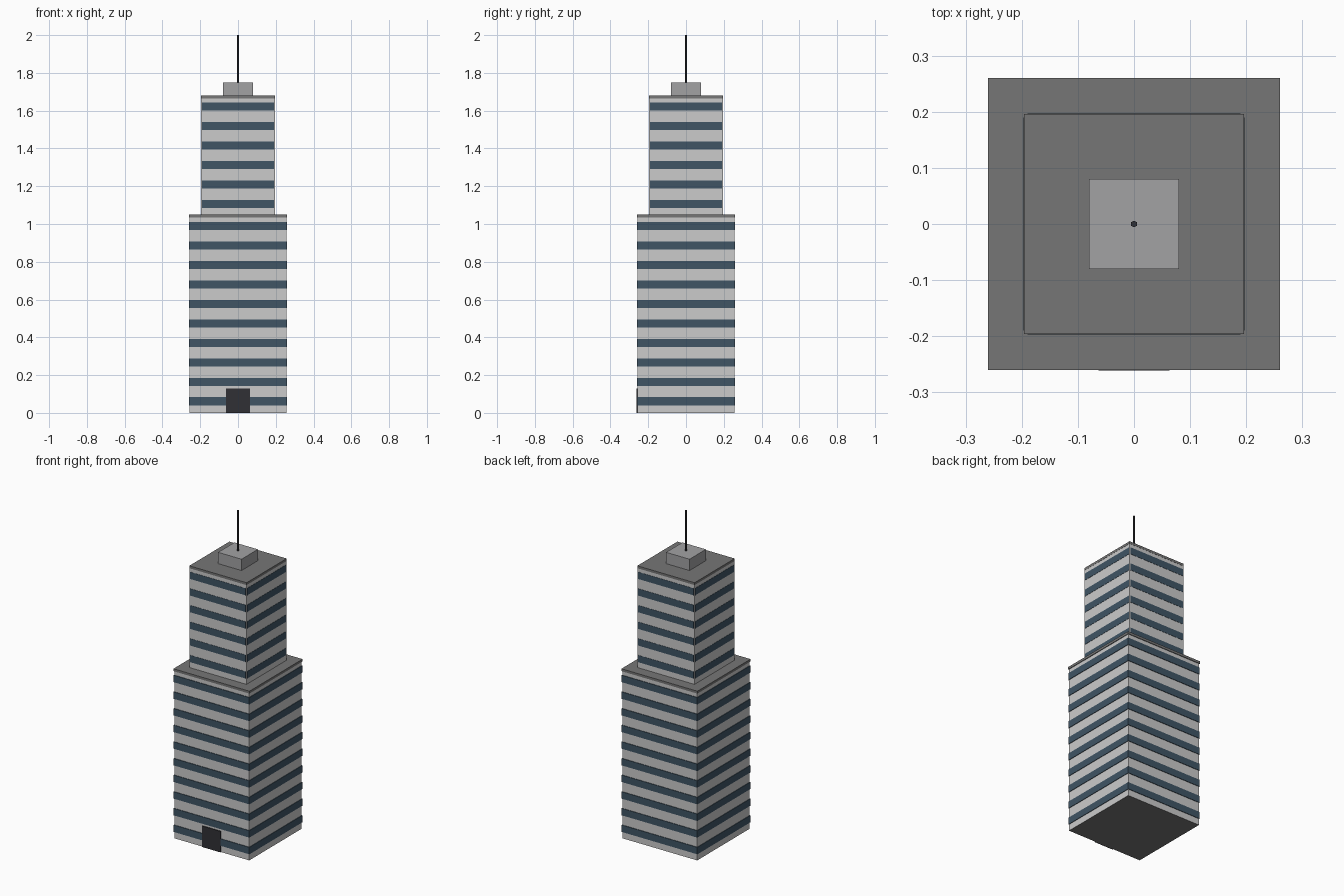
import bpy, math

if "Cube" in bpy.data.objects:
    bpy.data.objects.remove(bpy.data.objects["Cube"])


def material(name, rgb):
    m = bpy.data.materials.new(name)
    m.diffuse_color = (*rgb, 1)
    m.use_nodes = True
    m.node_tree.nodes["Principled BSDF"].inputs["Base Color"].default_value = m.diffuse_color
    return m


WALL = material("wall_grey", (0.53, 0.55, 0.55))
GLASS = material("window_glass", (0.05, 0.09, 0.13))
ROOF = material("roof_grey", (0.18, 0.18, 0.18))
PLANT = material("plant_grey", (0.36, 0.36, 0.37))
DARK = material("dark_metal", (0.03, 0.03, 0.035))


def box(name, hx, hy, z0, z1, mat, y=0.0):
    """Box from half widths and a height range."""
    bpy.ops.mesh.primitive_cube_add(size=1, location=(0, y, (z0 + z1) / 2))
    o = bpy.context.object
    o.name = name
    o.scale = (2 * hx, 2 * hy, z1 - z0)
    bpy.ops.object.transform_apply(location=False, rotation=False, scale=True)
    o.data.materials.append(mat)
    return o


def tier(name, wall, roof, z0, z1, band_width, band_out, band_z, count):
    """Wall block, roof slab and evenly stacked window bands on all four sides."""
    body = box(name + "_wall", wall, wall, z0, z1 - 0.015, WALL)
    box(name + "_roof", roof, roof, z1 - 0.015, z1, ROOF)
    for i in range(count):
        z = band_z + i * 0.103
        # crossed boxes stand proud of the wall on opposite sides
        box(f"{name}_window_x_{i}", band_out, band_width, z, z + 0.043, GLASS)
        box(f"{name}_window_y_{i}", band_width, band_out, z, z + 0.043, GLASS)
    return body


# Two stacked tiers
lower = tier("lower_tier", 0.256, 0.26, 0.0, 1.05, 0.2585, 0.2595, 0.04, 10)
tier("upper_tier", 0.195, 0.196, 1.05, 1.68, 0.19, 0.1965, 1.085, 6)

# Dark underside
lower.data.materials.append(ROOF)
for face in lower.data.polygons:
    if face.normal.z < -0.5:
        face.material_index = 1

# Entrance door on the front
box("entrance_door", 0.063, 0.004, 0.0, 0.13, DARK, y=-0.2575)

# Rooftop plant room and antenna
box("plant_room", 0.08, 0.08, 1.68, 1.75, PLANT)
bpy.ops.mesh.primitive_cylinder_add(vertices=6, radius=0.006, depth=0.25,
                                    location=(0, 0, 1.875))
antenna = bpy.context.object
antenna.name = "antenna"
antenna.data.materials.append(DARK)
